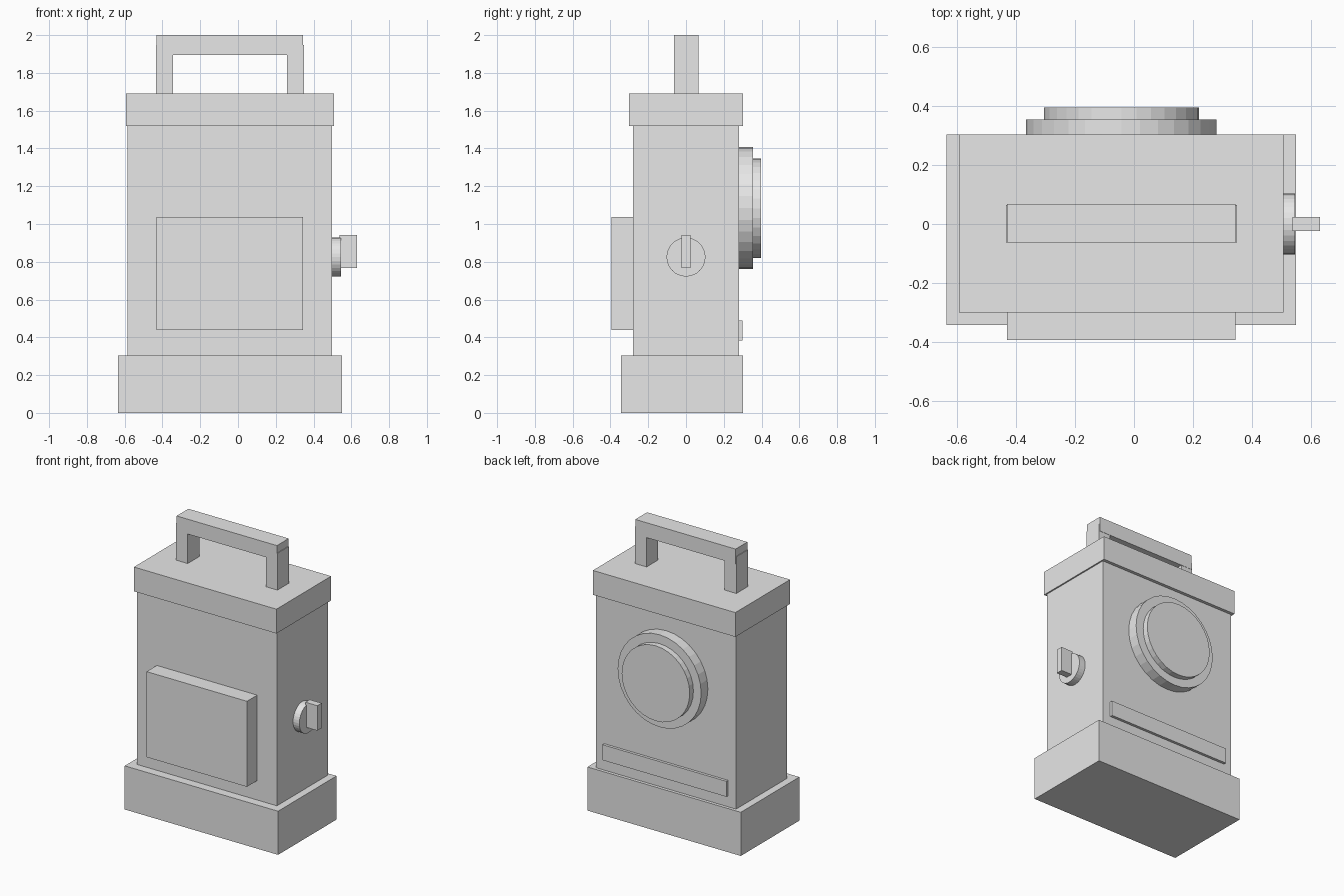
import bpy
from math import pi

cube = bpy.data.objects.get("Cube")
if cube:
    bpy.data.objects.remove(cube, do_unlink=True)

GREY = (0.8, 0.8, 0.8, 1.0)
grey = bpy.data.materials.new("plain_grey")
grey.use_nodes = True
grey.diffuse_color = GREY
grey.node_tree.nodes["Principled BSDF"].inputs["Base Color"].default_value = GREY

CX = -0.043  # centre line of the case


def finish(name):
    ob = bpy.context.object
    ob.name = ob.data.name = name
    ob.data.materials.append(grey)
    bpy.ops.object.transform_apply(location=False, rotation=True, scale=True)
    return ob


def box(name, x, y, z):
    """Box from its (low, high) extents on each axis."""
    spans = (x, y, z)
    bpy.ops.mesh.primitive_cube_add(size=1, location=[(a + b) / 2 for a, b in spans])
    bpy.context.object.scale = [b - a for a, b in spans]
    return finish(name)


def around(half):
    return (CX - half, CX + half)


def disc(name, radius, depth, centre, rotation):
    bpy.ops.mesh.primitive_cylinder_add(vertices=32, radius=radius, depth=depth,
                                        location=centre, rotation=rotation)
    return finish(name)


# Case
box("base", around(0.593), (-0.343, 0.303), (0, 0.305))
box("body", around(0.541), (-0.281, 0.281), (0.3, 1.6))
box("lid", around(0.551), (-0.301, 0.303), (1.52, 1.69))

# Carrying handle
for side, name in ((-1, "handle_right_post"), (1, "handle_left_post")):
    inner, outer = CX + side * 0.302, CX + side * 0.392
    box(name, (min(inner, outer), max(inner, outer)), (-0.063, 0.065), (1.68, 1.947))
box("handle_bar", around(0.388), (-0.063, 0.067), (1.896, 2.0))

# Front battery panel
box("front_panel", around(0.388), (-0.394, -0.279), (0.44, 1.038))

# Rear lens and strip
BACK = (pi / 2, 0, 0)
disc("lens_ring", 0.323, 0.085, (CX, 0.3125, 1.085), BACK)
disc("lens", 0.263, 0.06, (CX, 0.366, 1.083), BACK)
box("rear_strip", around(0.48), (0.27, 0.3), (0.382, 0.49))

# Side switch
disc("switch_disc", 0.103, 0.055, (0.519, 0, 0.825), (0, pi / 2, 0))
box("switch_grip", (0.538, 0.631), (-0.024, 0.024), (0.768, 0.942))
